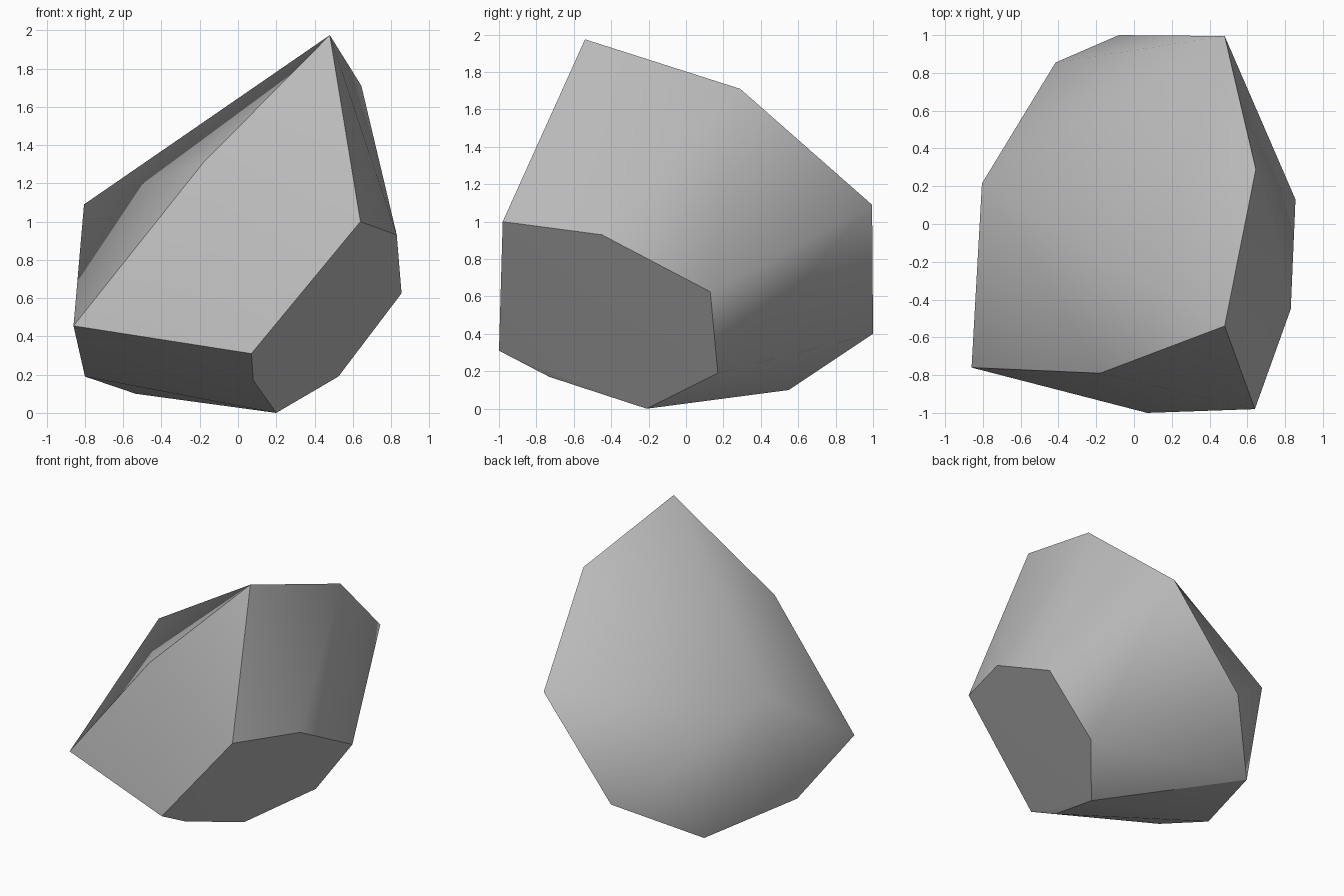
import bpy, bmesh

if "Cube" in bpy.data.objects:
    bpy.data.objects.remove(bpy.data.objects["Cube"])

# Corner points of the chipped boulder
corners = {
    'A': (0.48, -0.54, 1.975), 'B': (0.645, 0.29, 1.71), 'C': (0.64, -0.98, 1.0),
    'D': (0.83, -0.45, 0.93), 'E': (0.855, 0.13, 0.625), 'F': (0.525, 0.17, 0.19),
    'G': (0.2, -0.21, 0.0), 'H': (0.07, -1.0, 0.31), 'I': (-0.86, -0.76, 0.455),
    'J': (-0.80, -0.17, 0.19), 'K': (-0.535, 0.55, 0.1), 'L': (-0.805, 0.215, 1.09),
    'O': (-0.18, -0.79, 1.31), 'P': (0.08, -0.73, 0.17), 'X': (0.48, 0.995, 1.09),
    'Y': (-0.08, 1.0, 0.4), 'Z': (-0.415, 0.855, 0.64),
}
# Crisp ridges separating the five chipped faces
ridges = ["ABXYKJIOA", "CDEFGPHC", "KG", "HI", "AC"]

bm = bmesh.new()
v = {name: bm.verts.new(co) for name, co in corners.items()}
bmesh.ops.convex_hull(bm, input=list(bm.verts))
bmesh.ops.recalc_face_normals(bm, faces=list(bm.faces))
for f in bm.faces:
    f.smooth = True
for path in ridges:
    for a, b in zip(path, path[1:]):
        e = bm.edges.get((v[a], v[b]))
        if e:
            e.smooth = False

mesh = bpy.data.meshes.new("boulder")
bm.to_mesh(mesh)
bm.free()
boulder = bpy.data.objects.new("boulder", mesh)
bpy.context.collection.objects.link(boulder)

# Single stone colour
stone = bpy.data.materials.new("stone_grey")
stone.diffuse_color = (0.5, 0.5, 0.5, 1)
stone.use_nodes = True
stone.node_tree.nodes["Principled BSDF"].inputs["Base Color"].default_value = stone.diffuse_color
mesh.materials.append(stone)
